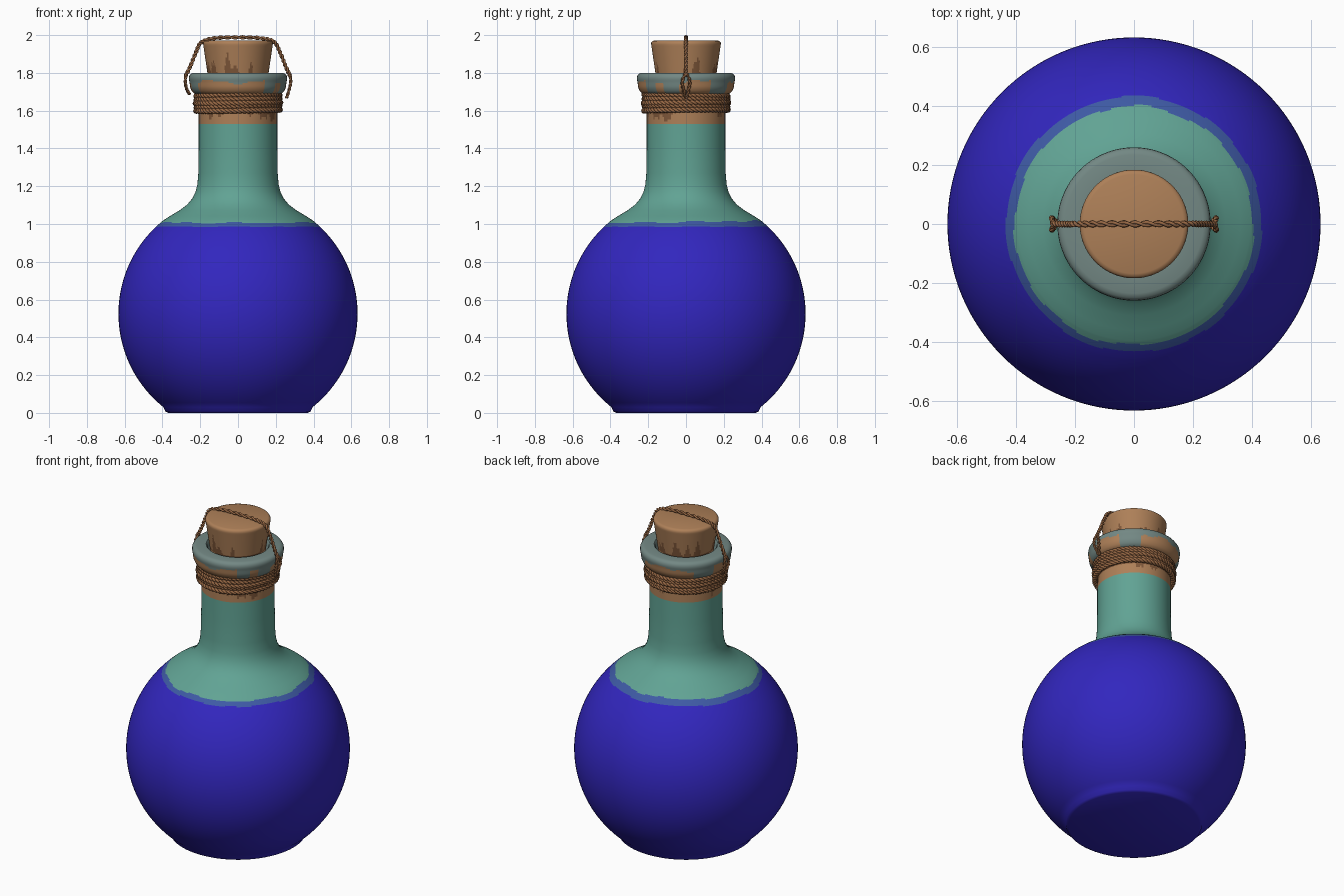
import bpy, bmesh, random
from math import sin, cos, pi, radians, atan2, sqrt
from mathutils import Vector

random.seed(4)
if "Cube" in bpy.data.objects:
    bpy.data.objects.remove(bpy.data.objects["Cube"])


def material(name, rgb):
    m = bpy.data.materials.new(name)
    m.use_nodes = True
    col = [((c / 255 + 0.055) / 1.055) ** 2.4 for c in rgb] + [1]
    m.diffuse_color = col
    m.node_tree.nodes["Principled BSDF"].inputs["Base Color"].default_value = col
    return m


BLUE = material("blue liquid", (50, 38, 190))
BAND = material("liquid edge", (62, 90, 165))
TEAL = material("teal glass", (97, 163, 148))
GREY = material("grey glass", (115, 136, 132))
CORK = material("cork brown", (174, 128, 88))
DARK = material("dark cork", (128, 88, 58))
ROPE = material("rope brown", (152, 104, 68))


def lathe(name, profile, mats, rule, steps=128):
    """Revolve (radius, z) points; rule(angle, z, radius) picks the material."""
    bm = bmesh.new()
    rings = []
    for r, z in profile:
        if r == 0:
            rings.append([bm.verts.new((0, 0, z))] * steps)
        else:
            rings.append([bm.verts.new((r * cos(2 * pi * i / steps),
                                        r * sin(2 * pi * i / steps), z))
                          for i in range(steps)])
    for a, b in zip(rings, rings[1:]):
        for i in range(steps):
            j = (i + 1) % steps
            corners = list(dict.fromkeys((a[i], a[j], b[j], b[i])))
            f = bm.faces.new(corners)
            c = f.calc_center_median()
            f.material_index = rule(atan2(c.y, c.x), c.z, c.xy.length)
            f.smooth = True
    bmesh.ops.recalc_face_normals(bm, faces=bm.faces)
    me = bpy.data.meshes.new(name)
    bm.to_mesh(me)
    bm.free()
    me.set_sharp_from_angle(angle=radians(45))
    for m in mats:
        me.materials.append(m)
    ob = bpy.data.objects.new(name, me)
    bpy.context.collection.objects.link(ob)
    return ob


def spread(start, end, n):
    return [start + (end - start) * i / n for i in range(n + 1)]


def near(a, centre, width):
    return cos(a - radians(centre)) > cos(radians(width))


def streaks(count, low, high):
    """Random tapered stains: angle, half width in degrees, height."""
    spots = [(random.uniform(0, 360), random.uniform(4, 8),
              random.uniform(low, high)) for _ in range(count)]

    def height(a):
        best = 0
        for centre, width, h in spots:
            off = abs((a - radians(centre) + pi) % (2 * pi) - pi)
            best = max(best, h * (1 - off / radians(width)))
        return best
    return height


# Flask: round belly, waterline, shoulder and neck
R, MID = 0.633, 0.525


def belly(z):
    return sqrt(R * R - (z - MID) ** 2)


profile = [(0, 0), (0.37, 0), (0.385, 0.008)]
profile += [(belly(z), z) for z in spread(0.03, 0.96, 40)]
profile += [(belly(z), z) for z in spread(0.965, 1.02, 12)]
profile += [(0.36, 1.042), (0.31, 1.072), (0.27, 1.102), (0.242, 1.135),
            (0.225, 1.17), (0.215, 1.21), (0.21, 1.27), (0.208, 1.4)]
profile += [(0.208, z) for z in spread(1.53, 1.70, 14)]
neck_stain = streaks(14, 0.02, 0.05)


def flask_rule(a, z, r):
    wobble = 0.002 * sin(7 * a) + 0.002 * sin(11 * a + 1)
    if z < 0.986 + wobble:
        return 0
    if z < 1.011 + wobble + 0.005 * sin(a):
        return 1
    if z < 1.53:
        return 2
    return 4 if z > 1.59 - neck_stain(a) else 3


lathe("flask", profile, (BLUE, BAND, TEAL, CORK, DARK), flask_rule)

# Rolled lip, glazed grey on top with a ragged brown underside
lip = [(0.20, 1.685), (0.232, 1.69), (0.245, 1.705), (0.252, 1.72),
       (0.254, 1.73), (0.255, 1.738), (0.256, 1.746), (0.257, 1.754),
       (0.259, 1.762), (0.26, 1.772), (0.258, 1.784), (0.25, 1.795),
       (0.235, 1.80), (0.18, 1.80), (0.172, 1.79), (0.17, 1.70)]


def lip_rule(a, z, r):
    patch = any(near(a, c, w) for c, w in
                ((45, 13), (-18, 9), (-48, 9), (150, 14), (205, 10)))
    edge = 1.752 + 0.009 * sin(5 * a) + 0.005 * sin(13 * a)
    return 0 if patch or z > edge or r < 0.2 and z > 1.7 else 1


lathe("lip", lip, (GREY, CORK), lip_rule)

# Tapered stopper with stains rising from the lip
stopper = [(0, 1.62), (0.14, 1.62)]
stopper += [(0.162 + (z - 1.8) * 0.147, z) for z in spread(1.78, 1.95, 20)]
stopper += [(0.184, 1.96), (0.178, 1.968), (0.168, 1.972), (0, 1.972)]
cork_stain = streaks(16, 0.05, 0.12)
lathe("stopper", stopper, (CORK, DARK),
      lambda a, z, r: int(1.79 < z < 1.80 + cork_stain(a)))


# Twisted ropes
def rope(name, path, side, radius, turns, cyclic, strands=3):
    n = len(path)
    cu = bpy.data.curves.new(name, "CURVE")
    cu.dimensions = "3D"
    cu.bevel_depth = radius * 0.52
    cu.bevel_resolution = 1
    cu.use_fill_caps = True
    for s in range(strands):
        sp = cu.splines.new("POLY")
        sp.points.add(n - 1)
        sp.use_cyclic_u = cyclic
        for i, p in enumerate(path):
            ahead = path[(i + 1) % n] if cyclic else path[min(i + 1, n - 1)]
            back = path[i - 1] if cyclic else path[max(i - 1, 0)]
            across = (ahead - back).cross(side).normalized()
            t = 2 * pi * (turns * i / n + s / strands)
            offset = (side * cos(t) + across * sin(t)) * radius * 0.5
            sp.points[i].co = (*(p + offset), 1)
    cu.materials.append(ROPE)
    ob = bpy.data.objects.new(name, cu)
    bpy.context.collection.objects.link(ob)
    bpy.ops.object.select_all(action="DESELECT")
    ob.select_set(True)
    bpy.context.view_layer.objects.active = ob
    bpy.ops.object.convert(target="MESH")
    bpy.ops.object.shade_smooth()


def smooth_path(keys, per, cyclic=False):
    """Catmull-Rom curve through the key points."""
    k = [Vector(p) for p in keys]
    k = [k[-1]] + k + k[:2] if cyclic else [k[0]] + k + [k[-1]]
    out = []
    for a, b, c, d in zip(k, k[1:], k[2:], k[3:]):
        for i in range(per):
            t = i / per
            out.append(0.5 * (2 * b + (c - a) * t + (2 * a - 5 * b + 4 * c - d) * t * t
                              + (3 * b - a - 3 * c + d) * t ** 3))
    return out if cyclic else out + [k[-1]]


# Five coils around the neck, each slightly tilted
for row in range(5):
    tilt = random.uniform(0.002, 0.006)
    phase = random.uniform(0, 2 * pi)
    rad = 0.222 + random.uniform(-0.002, 0.004)
    ring = [Vector((rad * cos(a), rad * sin(a), 1.602 + 0.0195 * row + tilt * sin(a + phase)))
            for a in spread(0, 2 * pi, 200)[:-1]]
    rope(f"neck_coil_{row + 1}", ring, Vector((0, 0, 1)), 0.0155, 20, True)

# Handle over the stopper
handle = [(-0.277, 0, 1.785), (-0.25, 0, 1.84), (-0.222, 0, 1.91), (-0.194, 0, 1.962),
          (-0.12, 0, 1.984), (0, 0, 1.988), (0.12, 0, 1.984), (0.19, 0, 1.965),
          (0.222, 0, 1.91), (0.25, 0, 1.84), (0.275, 0, 1.785)]
rope("handle", smooth_path(handle, 16), Vector((0, 1, 0)), 0.0115, 16, False, 2)

# Teardrop loops where the handle is tied on
for label, s, low in (("left", 1, 1.67), ("right", -1, 1.69)):
    loop = [(s * 0.274, 0, 1.795), (s * 0.279, 0.02, 1.755), (s * 0.272, 0.014, 1.715),
            (s * 0.258, 0, low), (s * 0.272, -0.014, 1.715), (s * 0.279, -0.02, 1.755)]
    rope(f"handle_loop_{label}", smooth_path(loop, 10, True), Vector((1, 0, 0)),
         0.0095, 6, True, 2)
